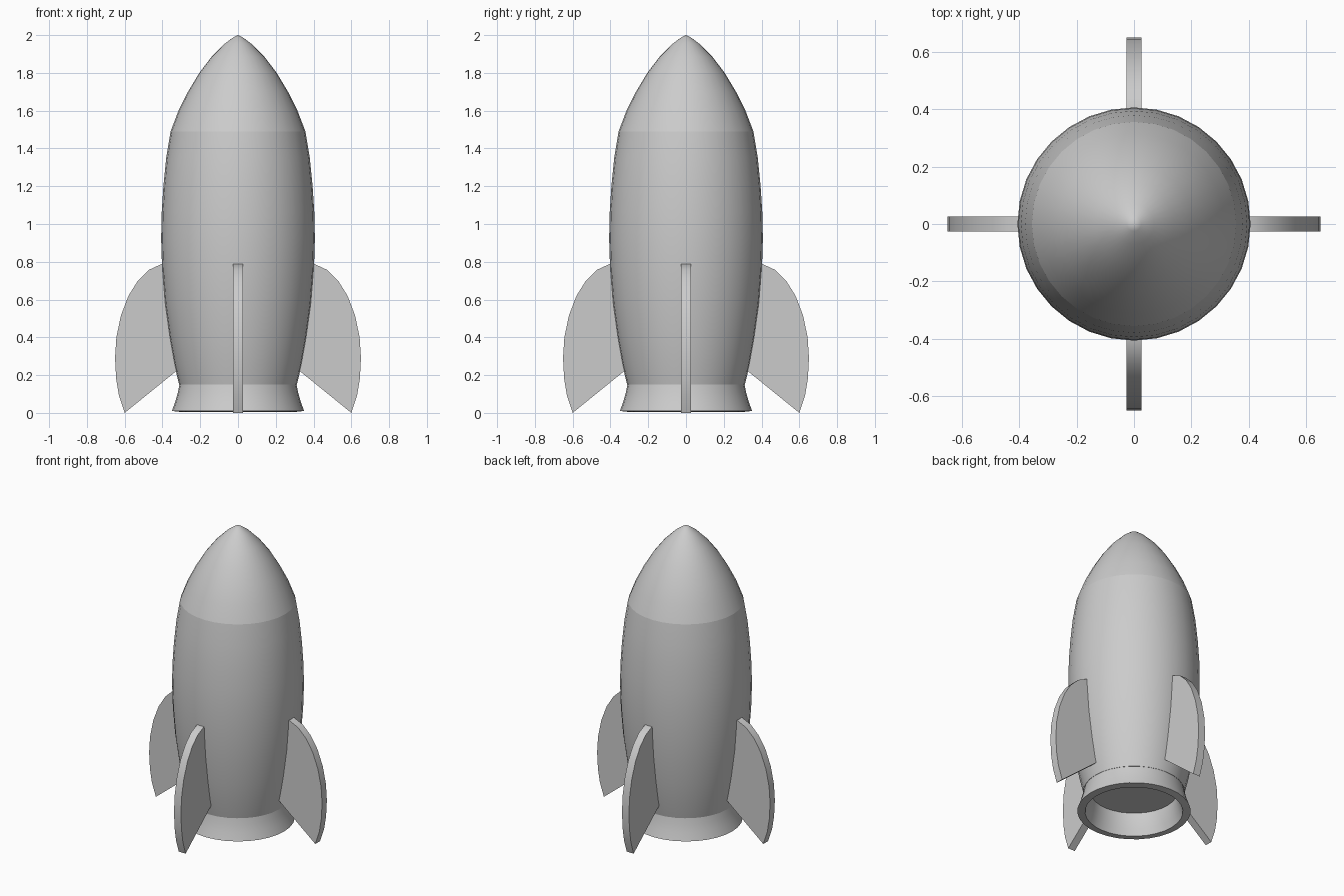
import bpy, bmesh, math
from mathutils import Matrix

if "Cube" in bpy.data.objects:
    bpy.data.objects.remove(bpy.data.objects["Cube"])

grey = bpy.data.materials.new("light grey")
grey.diffuse_color = (0.6, 0.6, 0.6, 1)
grey.use_nodes = True
grey.node_tree.nodes["Principled BSDF"].inputs["Base Color"].default_value = grey.diffuse_color
SIDES = 32


def finish(name, bm, angle):
    bmesh.ops.recalc_face_normals(bm, faces=bm.faces)
    mesh = bpy.data.meshes.new(name)
    bm.to_mesh(mesh)
    bm.free()
    mesh.materials.append(grey)
    ob = bpy.data.objects.new(name, mesh)
    bpy.context.collection.objects.link(ob)
    bpy.ops.object.select_all(action='DESELECT')
    ob.select_set(True)
    bpy.context.view_layer.objects.active = ob
    bpy.ops.object.shade_smooth_by_angle(angle=math.radians(angle))
    return ob


def lathe(name, profile, closed=False, angle=40):
    """Revolve (radius, z) points around the z axis."""
    bm = bmesh.new()
    rings = []
    for r, z in profile:
        if r == 0:
            rings.append([bm.verts.new((0, 0, z))] * SIDES)
        else:
            rings.append([bm.verts.new((r * math.cos(2 * math.pi * i / SIDES),
                                        r * math.sin(2 * math.pi * i / SIDES), z))
                          for i in range(SIDES)])
    pairs = list(zip(rings, rings[1:]))
    if closed:
        pairs.append((rings[-1], rings[0]))
    for a, b in pairs:
        for i in range(SIDES):
            j = (i + 1) % SIDES
            quad = list(dict.fromkeys((a[i], a[j], b[j], b[i])))
            bm.faces.new(quad)
    return finish(name, bm, angle)


# Hull, closed at the bottom to form the ceiling of the nozzle
lathe("body", [(0, 0.15), (0.312, 0.15), (0.338, 0.26), (0.363, 0.40), (0.388, 0.58),
               (0.402, 0.76), (0.407, 0.92), (0.404, 1.06), (0.395, 1.20),
               (0.38, 1.35), (0.357, 1.49)])

# Pointed nose
lathe("nose_cone", [(0.357, 1.49), (0.315, 1.60), (0.265, 1.70), (0.205, 1.80),
                    (0.14, 1.885), (0.07, 1.955), (0.025, 1.988), (0, 2.0)])

# Flared open nozzle with a thick rim
lathe("nozzle", [(0.31, 0.15), (0.318, 0.11), (0.332, 0.06), (0.35, 0.01),
                 (0.302, 0.005), (0.288, 0.05), (0.275, 0.10), (0.27, 0.15)],
      closed=True)

# Four swept fins, rooted inside the hull
FIN = [(0.30, 0.243), (0.60, 0.0), (0.63, 0.09), (0.645, 0.18), (0.651, 0.29),
       (0.644, 0.40), (0.62, 0.515), (0.58, 0.62), (0.53, 0.70), (0.47, 0.758),
       (0.405, 0.788), (0.32, 0.788)]
for k, side in enumerate(("right", "back", "left", "front")):
    bm = bmesh.new()
    face = bm.faces.new([bm.verts.new((x, -0.026, z)) for x, z in FIN])
    ext = bmesh.ops.extrude_face_region(bm, geom=[face])
    moved = [v for v in ext["geom"] if isinstance(v, bmesh.types.BMVert)]
    bmesh.ops.translate(bm, verts=moved, vec=(0, 0.052, 0))
    bmesh.ops.rotate(bm, verts=bm.verts, cent=(0, 0, 0),
                     matrix=Matrix.Rotation(k * math.pi / 2, 3, 'Z'))
    finish(side + "_fin", bm, 30)
